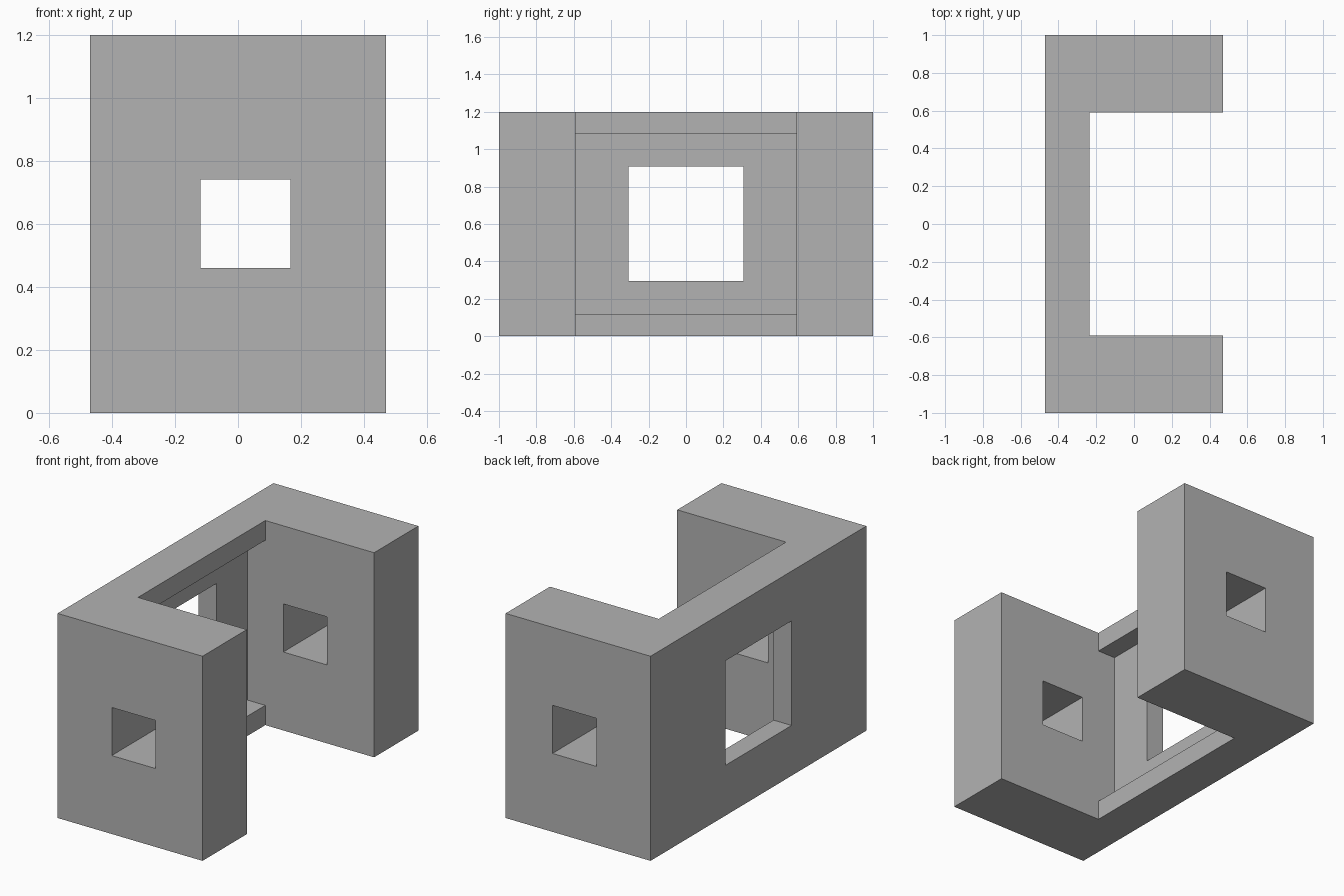
import bpy
from mathutils import Vector

default_cube = bpy.data.objects.get("Cube")
if default_cube:
    bpy.data.objects.remove(default_cube, do_unlink=True)

grey = bpy.data.materials.new("plain grey")
grey.use_nodes = True
colour = (0.45, 0.45, 0.45, 1)
grey.diffuse_color = colour
grey.node_tree.nodes["Principled BSDF"].inputs["Base Color"].default_value = colour


def box(name, low, high):
    """Box between two opposite corners."""
    low, high = Vector(low), Vector(high)
    bpy.ops.mesh.primitive_cube_add(size=1, location=(low + high) / 2)
    obj = bpy.context.object
    obj.name = name
    obj.scale = high - low
    bpy.ops.object.transform_apply(location=True, scale=True)
    obj.data.materials.append(grey)
    return obj


def cut(body, name, low, high):
    """Subtract a box from the body."""
    cutter = box(name, low, high)
    cutter.hide_render = True
    mod = body.modifiers.new(name, "BOOLEAN")
    mod.operation = "DIFFERENCE"
    mod.solver = "EXACT"
    mod.object = cutter
    bpy.context.view_layer.objects.active = body
    bpy.ops.object.modifier_apply(modifier=mod.name)
    bpy.data.objects.remove(cutter, do_unlink=True)


HALF_X, HEIGHT, BAY_Y, LIP = 0.47, 1.2, 0.59, 0.116

# Solid block opened on its left side into a C-shaped bracket
bracket = box("bracket", (-HALF_X, -1, 0), (HALF_X, 1, HEIGHT))
cut(bracket, "bay_cutter", (-0.236, -BAY_Y, -1), (1, BAY_Y, 2))

# Recess in the back wall, leaving a lip along the top and bottom
cut(bracket, "recess_cutter", (-0.353, -BAY_Y, LIP), (0, BAY_Y, HEIGHT - LIP))

# Square window through the back wall
cut(bracket, "window_cutter", (-1, -0.307, 0.295), (0, 0.307, 0.908))

# Square hole through both end blocks
cut(bracket, "end_hole_cutter", (-0.119, -2, 0.46), (0.166, 2, 0.742))
